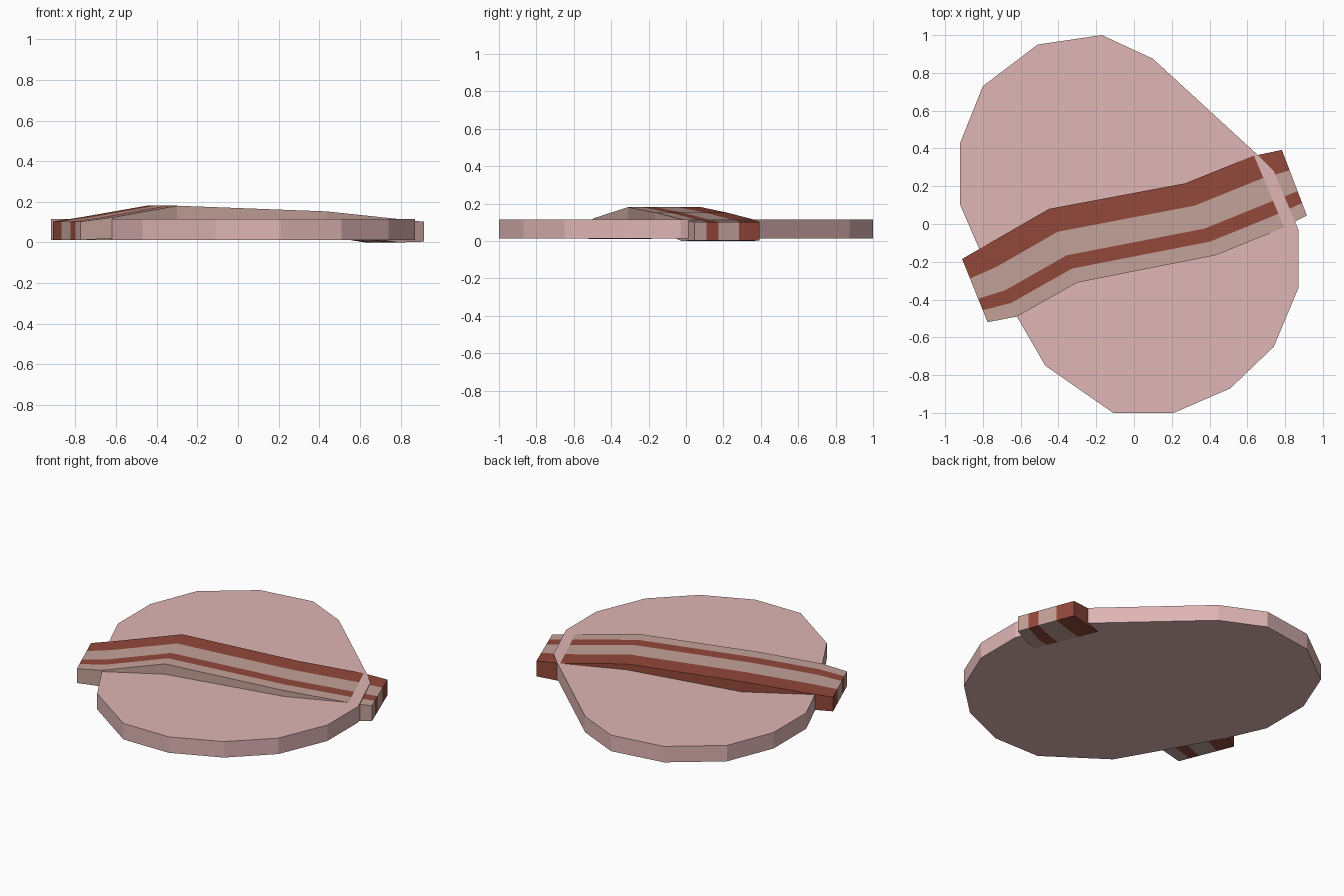
import bpy, bmesh

if "Cube" in bpy.data.objects:
    bpy.data.objects.remove(bpy.data.objects["Cube"])


def material(name, rgb):
    m = bpy.data.materials.new(name)
    m.diffuse_color = (*rgb, 1)
    m.use_nodes = True
    m.node_tree.nodes["Principled BSDF"].inputs["Base Color"].default_value = m.diffuse_color
    return m


pink = material("ham pink", (0.74, 0.465, 0.46))
red = material("bacon red", (0.29, 0.065, 0.042))
fat = material("bacon fat", (0.55, 0.36, 0.32))


def finish(bm, name, mats):
    bmesh.ops.recalc_face_normals(bm, faces=bm.faces)
    me = bpy.data.meshes.new(name)
    bm.to_mesh(me)
    bm.free()
    for m in mats:
        me.materials.append(m)
    ob = bpy.data.objects.new(name, me)
    bpy.context.collection.objects.link(ob)
    return ob


# Flat slice: irregular outline pulled up into a slab
outline = [(-0.17, 1.0), (0.10, 0.875), (0.65, 0.37), (0.74, 0.28), (0.87, -0.03),
           (0.87, -0.34), (0.74, -0.65), (0.51, -0.87), (0.21, -1.0), (-0.11, -1.0),
           (-0.47, -0.75), (-0.62, -0.49), (-0.82, -0.13), (-0.92, 0.10),
           (-0.92, 0.43), (-0.80, 0.73), (-0.51, 0.95)]
bm = bmesh.new()
base = bm.faces.new([bm.verts.new((x, y, 0.013)) for x, y in outline])
top = bmesh.ops.extrude_face_region(bm, geom=[base], use_keep_orig=True)["geom"]
bmesh.ops.translate(bm, vec=(0, 0, 0.102),
                    verts=[g for g in top if isinstance(g, bmesh.types.BMVert)])
finish(bm, "round_slice", [pink])

# Striped strip: sections (back xy, front xy, top z, bottom z) from left to right
sections = [((-0.91, -0.185), (-0.775, -0.52), 0.103, 0.012),
            ((-0.78, -0.11), (-0.62, -0.49), 0.123, 0.02),
            ((-0.45, 0.08), (-0.30, -0.31), 0.181, 0.08),
            ((0.27, 0.215), (0.435, -0.165), 0.153, 0.055),
            ((0.63, 0.36), (0.79, -0.02), 0.1155, 0.0),
            ((0.783, 0.392), (0.915, 0.045), 0.102, 0.004)]
cuts = [0, 0.31, 0.63, 0.81, 1]      # stripe borders across the width
bm = bmesh.new()
rows = []
for a, b, zt, zb in sections:
    pts = [(a[0] + (b[0] - a[0]) * t, a[1] + (b[1] - a[1]) * t) for t in cuts]
    rows.append([[bm.verts.new((x, y, z)) for x, y in pts] for z in (zt, zb)])


def face(verts, stripe):
    bm.faces.new(verts).material_index = stripe % 2


for j in range(4):
    for r, s in zip(rows, rows[1:]):
        for k in (0, 1):             # top and underside
            face((r[k][j], s[k][j], s[k][j + 1], r[k][j + 1]), j)
    for r in (rows[0], rows[-1]):    # ends
        face((r[0][j], r[0][j + 1], r[1][j + 1], r[1][j]), j)
for r, s in zip(rows, rows[1:]):     # long sides
    for c, stripe in ((0, 0), (4, 3)):
        face((r[0][c], s[0][c], s[1][c], r[1][c]), stripe)
finish(bm, "striped_strip", [red, fat])
